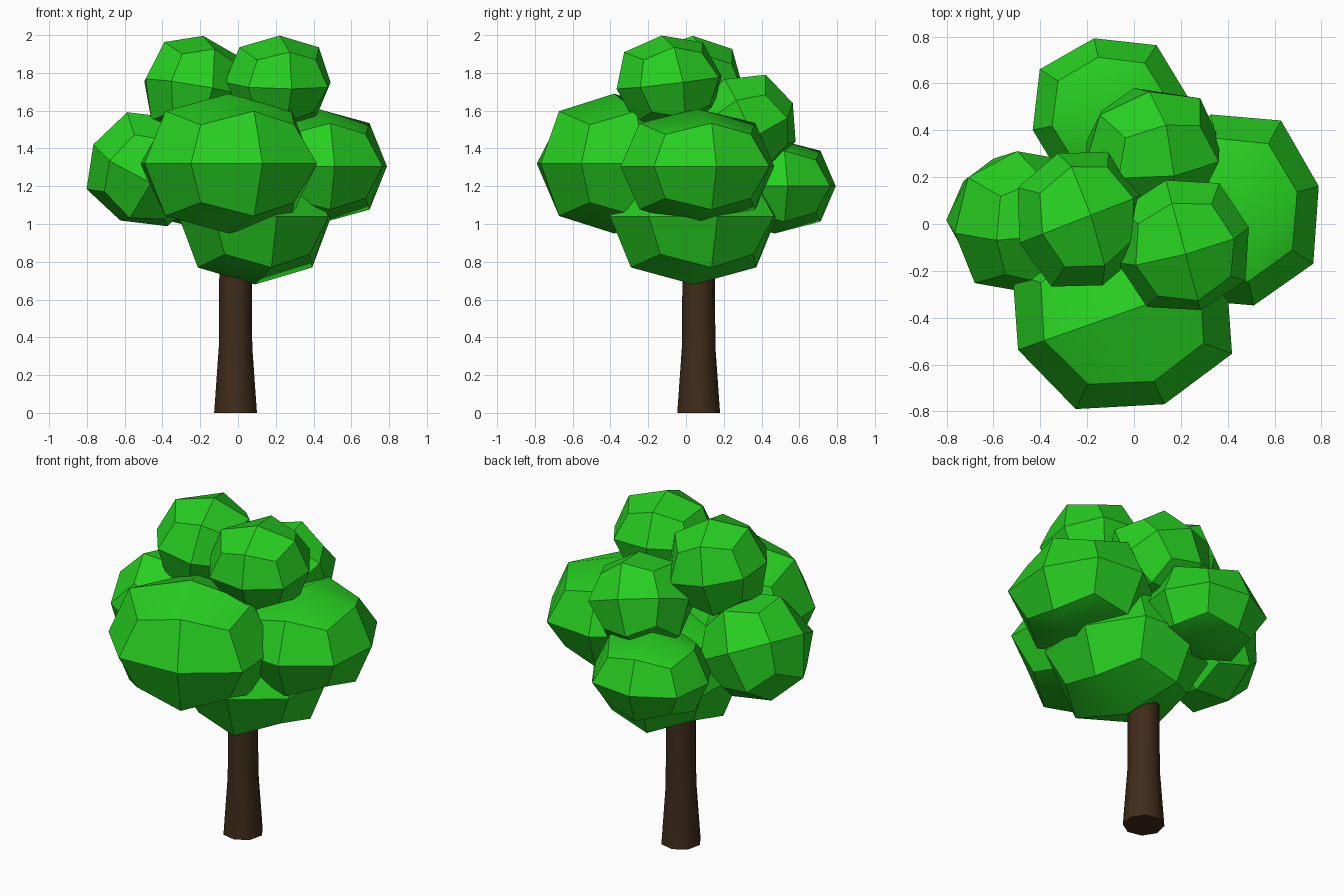
import bpy, bmesh, math
from mathutils import Vector, Euler

if "Cube" in bpy.data.objects:
    bpy.data.objects.remove(bpy.data.objects["Cube"])


def material(name, color):
    m = bpy.data.materials.new(name)
    m.diffuse_color = (*color, 1)
    m.use_nodes = True
    m.node_tree.nodes["Principled BSDF"].inputs["Base Color"].default_value = m.diffuse_color
    return m


GREEN = material("leaf_green", (0.02, 0.62, 0.015))
BROWN = material("bark_brown", (0.05, 0.025, 0.01))


def finish(name, bm, mat, angle):
    bmesh.ops.recalc_face_normals(bm, faces=bm.faces)
    me = bpy.data.meshes.new(name)
    bm.to_mesh(me)
    bm.free()
    me.materials.append(mat)
    ob = bpy.data.objects.new(name, me)
    bpy.context.collection.objects.link(ob)
    bpy.ops.object.select_all(action='DESELECT')
    ob.select_set(True)
    bpy.context.view_layer.objects.active = ob
    bpy.ops.object.shade_smooth_by_angle(angle=math.radians(angle))
    return ob


# leaf clump: cube split once and rounded to 24 quads, turned, then stretched
def clump(name, center, radii, turn):
    bm = bmesh.new()
    bmesh.ops.create_cube(bm, size=2)
    bmesh.ops.subdivide_edges(bm, edges=bm.edges[:], cuts=1, use_grid_fill=True)
    rot = Euler([math.radians(a) for a in turn]).to_matrix()
    for v in bm.verts:
        n = sum(abs(c) > 0.5 for c in v.co)
        p = rot @ (v.co * {1: 1.0, 2: 0.75, 3: 0.556}[n])
        v.co = Vector(center) + Vector([a * b for a, b in zip(p, radii)])
    finish(name, bm, GREEN, 35)


clump("front_leaves", (-0.05, -0.38, 1.32), (0.48, 0.42, 0.37), (0, 0, 22))
clump("lower_leaves", (0.09, 0.04, 1.04), (0.42, 0.46, 0.36), (0, 0, 16))
clump("right_leaves", (0.42, 0.06, 1.305), (0.38, 0.42, 0.305), (0, 0, 14))
clump("left_leaves", (-0.48, 0.01, 1.29), (0.32, 0.31, 0.31), (15, 25, 10))
clump("back_low_leaves", (-0.10, 0.47, 1.20), (0.34, 0.33, 0.25), (0, 0, 12))
clump("back_mid_leaves", (0.08, 0.31, 1.53), (0.30, 0.28, 0.27), (25, 15, 10))
clump("top_left_leaves", (-0.23, 0.02, 1.72), (0.28, 0.30, 0.28), (0, 10, 20))
clump("top_right_leaves", (0.21, -0.09, 1.75), (0.29, 0.29, 0.25), (8, 0, 15))

# trunk: eight-sided flared column
bm = bmesh.new()
rings = []
for r, z in [(0.115, 0), (0.09, 0.35), (0.087, 0.8)]:
    rings.append([bm.verts.new((-0.013 + r * math.cos(a), 0.067 + r * math.sin(a), z))
                  for a in [math.radians(45 * i + 10) for i in range(8)]])
for lo, hi in zip(rings, rings[1:]):
    for i in range(8):
        j = (i + 1) % 8
        bm.faces.new((lo[i], lo[j], hi[j], hi[i]))
bm.faces.new(rings[0][::-1])
bm.faces.new(rings[-1])
finish("trunk", bm, BROWN, 50)
